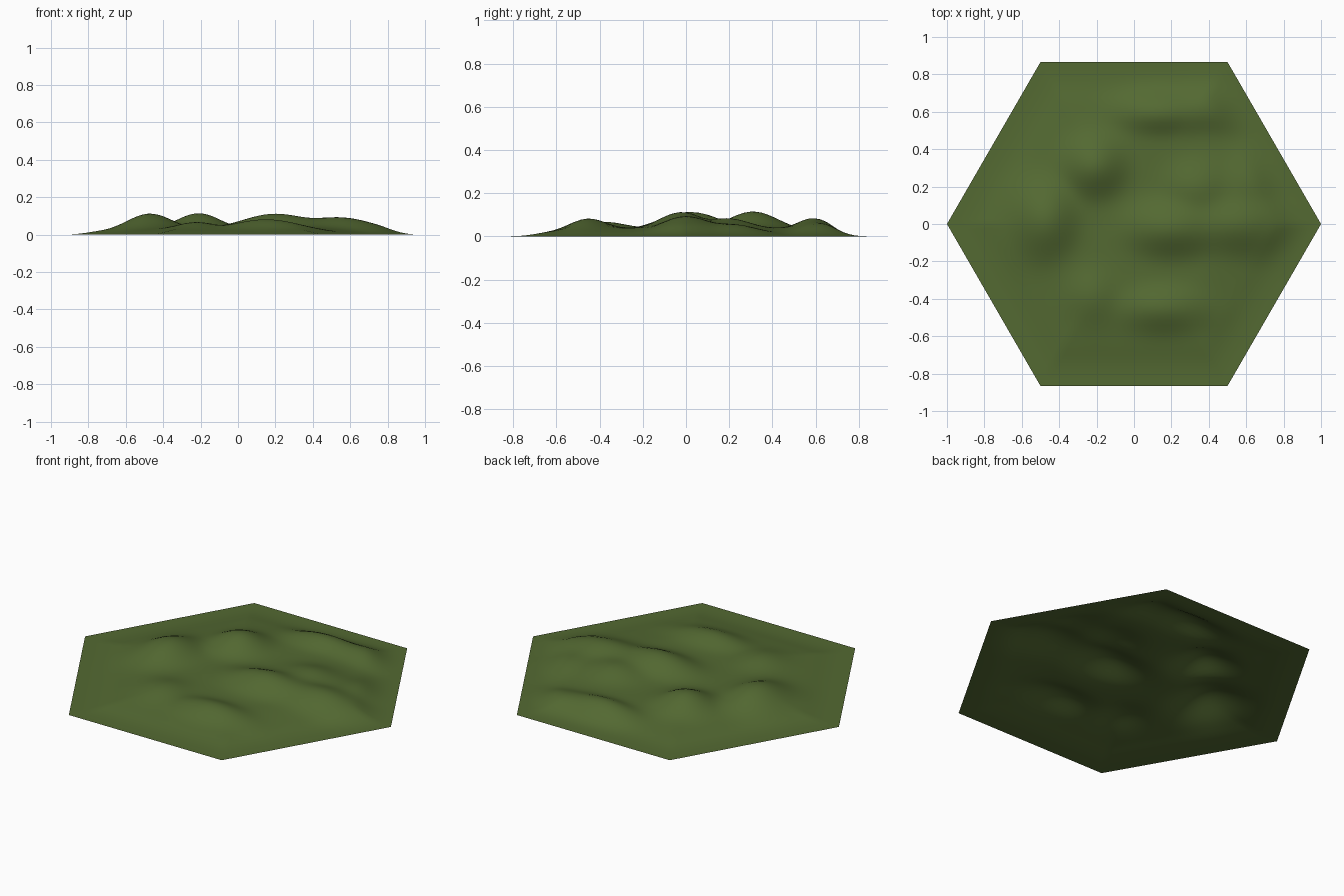
import bpy, bmesh, math
from mathutils import Matrix

if "Cube" in bpy.data.objects:
    bpy.data.objects.remove(bpy.data.objects["Cube"])

# Rolling hills: centre x, centre y, height, spread x, spread y
HILLS = [
    (-0.47, 0.02, 0.111, 0.13, 0.16),   # west knoll
    (-0.21, 0.31, 0.113, 0.13, 0.13),   # north-west knoll
    (0.20, -0.02, 0.110, 0.20, 0.12),   # central ridge
    (0.54, 0.00, 0.090, 0.20, 0.12),    # east ridge
    (0.33, 0.19, 0.080, 0.15, 0.13),    # ridge shoulder
    (0.60, 0.20, 0.055, 0.13, 0.14),    # east slope
    (0.14, 0.59, 0.083, 0.19, 0.09),    # north hill
    (0.38, 0.61, 0.055, 0.14, 0.10),    # north hill tail
    (0.15, -0.45, 0.079, 0.19, 0.10),   # south hill
    (-0.22, -0.38, 0.062, 0.12, 0.13),  # south-west mound
]


def smoothstep(t):
    t = max(0.0, min(1.0, t))
    return t * t * (3 - 2 * t)


def edge_distance(x, y):
    """Distance from the nearest side of the hexagon."""
    c = math.sqrt(3) / 2
    return c - max(abs(y), abs(x) * c + abs(y) * 0.5)


def height(x, y):
    """Soft maximum of the hills and a low plateau, flat at the rim."""
    d = edge_distance(x, y)
    total = (0.04 * smoothstep(d / 0.45)) ** 3
    for cx, cy, h, sx, sy in HILLS:
        g = h * math.exp(-0.5 * (((x - cx) / sx) ** 2 + ((y - cy) / sy) ** 2))
        total += g ** 3
    return total ** (1 / 3) * smoothstep(d / 0.22)


# Flat hexagon with corners on the x axis, finely subdivided
bm = bmesh.new()
bmesh.ops.create_circle(bm, cap_ends=True, cap_tris=True, segments=6, radius=1.0)
bmesh.ops.rotate(bm, verts=bm.verts, cent=(0, 0, 0),
                 matrix=Matrix.Rotation(math.pi / 2, 3, 'Z'))
for _ in range(5):
    bmesh.ops.subdivide_edges(bm, edges=bm.edges[:], cuts=1, use_grid_fill=True)

# Raise the hills
for v in bm.verts:
    v.co.z = height(v.co.x, v.co.y)
bm.normal_update()
if sum(f.normal.z for f in bm.faces) < 0:
    bmesh.ops.reverse_faces(bm, faces=bm.faces[:])
for f in bm.faces:
    f.smooth = True

mesh = bpy.data.meshes.new("hilly_ground")
bm.to_mesh(mesh)
bm.free()

# Single grass colour
grass = bpy.data.materials.new("grass green")
grass.diffuse_color = (0.088, 0.143, 0.032, 1)
grass.use_nodes = True
grass.node_tree.nodes["Principled BSDF"].inputs["Base Color"].default_value = grass.diffuse_color
mesh.materials.append(grass)

ground = bpy.data.objects.new("hilly_ground", mesh)
bpy.context.collection.objects.link(ground)
